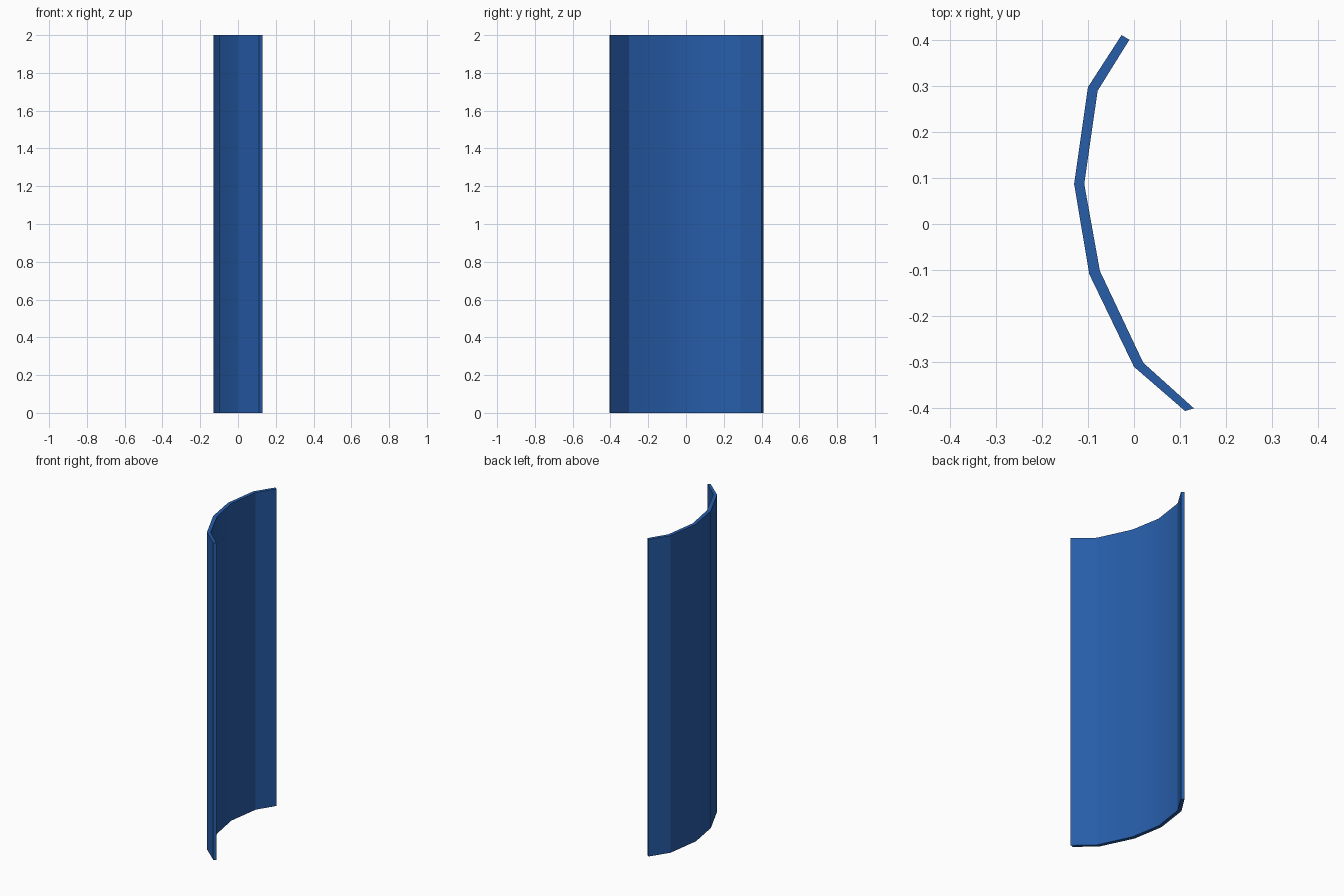
import bpy, bmesh, math

if "Cube" in bpy.data.objects:
    bpy.data.objects.remove(bpy.data.objects["Cube"])

# Plan outline of the curved sheet: convex side, then concave side
outer = [(-0.027, 0.41), (-0.10, 0.297), (-0.13, 0.087),
         (-0.097, -0.109), (0.0, -0.31), (0.111, -0.406)]
inner = [(-0.01, 0.40), (-0.079, 0.289), (-0.108, 0.087),
         (-0.074, -0.102), (0.02, -0.301), (0.13, -0.40)]
height = 2.0

# Upright sheet: one solid strip of quads per bend segment
bm = bmesh.new()
rings = []
for o, i in zip(outer, inner):
    rings.append([bm.verts.new((*p, z)) for p, z in
                  ((o, 0), (i, 0), (i, height), (o, height))])
for a, b in zip(rings, rings[1:]):
    for k in range(4):
        n = (k + 1) % 4
        bm.faces.new((a[k], a[n], b[n], b[k]))
bm.faces.new(rings[0])
bm.faces.new(rings[-1])
bmesh.ops.recalc_face_normals(bm, faces=bm.faces)

mesh = bpy.data.meshes.new("curved_panel")
bm.to_mesh(mesh)
bm.free()
panel = bpy.data.objects.new("curved_panel", mesh)
bpy.context.collection.objects.link(panel)

# Blue finish
blue = bpy.data.materials.new("blue")
blue.diffuse_color = (0.02, 0.11, 0.40, 1)
blue.use_nodes = True
blue.node_tree.nodes["Principled BSDF"].inputs["Base Color"].default_value = blue.diffuse_color
mesh.materials.append(blue)

# Soft shading across the gentle bends
bpy.context.view_layer.objects.active = panel
panel.select_set(True)
bpy.ops.object.shade_smooth_by_angle(angle=math.radians(20))
